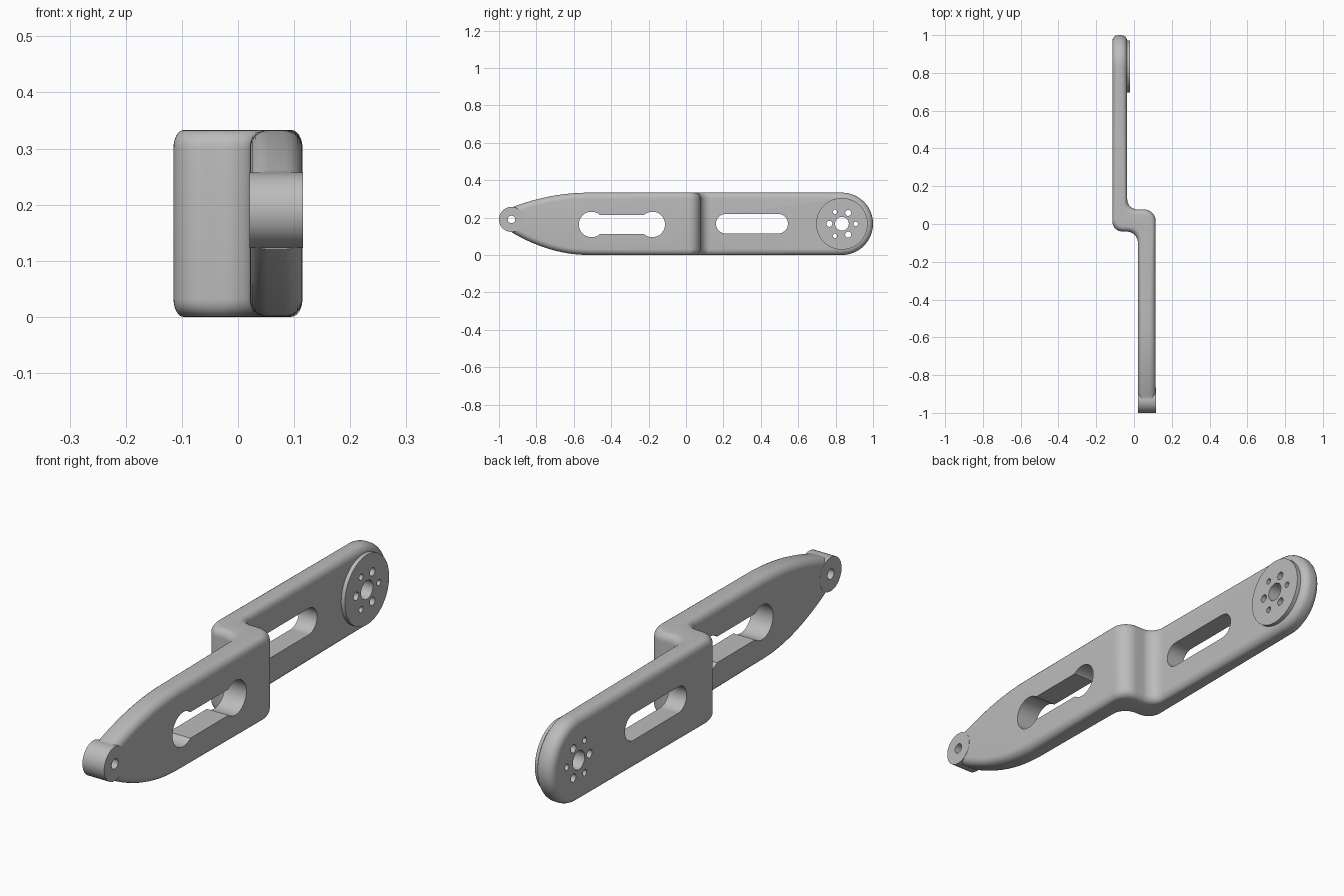
import bpy, bmesh, math
from mathutils import Matrix, Vector

if "Cube" in bpy.data.objects:
    bpy.data.objects.remove(bpy.data.objects["Cube"], do_unlink=True)

GREY = (0.5, 0.5, 0.5, 1)
metal = bpy.data.materials.new("grey metal")
metal.use_nodes = True
metal.diffuse_color = GREY
metal.node_tree.nodes["Principled BSDF"].inputs["Base Color"].default_value = GREY

H = 0.333            # plate height
MID = H / 2
RIM = 0.032          # rounding of the outer edges
FRONT_X = (0.021, 0.115)
REAR_X = (-0.115, -0.036)
REAR_Y = 1 - MID     # centre of the round rear end
LUG_Y, LUG_Z, LUG_R = -0.933, 0.19, 0.067


def make_object(name, bm):
    bmesh.ops.recalc_face_normals(bm, faces=bm.faces)
    mesh = bpy.data.meshes.new(name)
    bm.to_mesh(mesh)
    bm.free()
    mesh.materials.append(metal)
    obj = bpy.data.objects.new(name, mesh)
    bpy.context.collection.objects.link(obj)
    return obj


def cylinder(name, y, z, r, x0, x1, segs=64):
    bm = bmesh.new()
    place = Matrix.Translation(((x0 + x1) / 2, y, z)) @ Matrix.Rotation(math.pi / 2, 4, 'Y')
    bmesh.ops.create_cone(bm, cap_ends=True, segments=segs, radius1=r, radius2=r,
                          depth=x1 - x0, matrix=place)
    return make_object(name, bm)


def box(name, y0, y1, z0, z1, x0, x1):
    bm = bmesh.new()
    size = Matrix.Diagonal((x1 - x0, y1 - y0, z1 - z0, 1))
    centre = Matrix.Translation(((x0 + x1) / 2, (y0 + y1) / 2, (z0 + z1) / 2))
    bmesh.ops.create_cube(bm, size=1, matrix=centre @ size)
    return make_object(name, bm)


def combine(obj, others, operation):
    """Apply booleans one by one and remove the helpers."""
    for other in others:
        other.hide_render = True
        mod = obj.modifiers.new("combine", 'BOOLEAN')
        mod.operation, mod.solver, mod.object = operation, 'EXACT', other
    graph = bpy.context.evaluated_depsgraph_get()
    mesh = bpy.data.meshes.new_from_object(obj.evaluated_get(graph))
    obj.modifiers.clear()
    obj.data = mesh
    for other in others:
        bpy.data.objects.remove(other, do_unlink=True)


def arc(cx, cy, r, start, end, steps=10):
    for i in range(steps + 1):
        a = math.radians(start + (end - start) * i / steps)
        yield Vector((cx + r * math.cos(a), cy + r * math.sin(a), 0))


# Stations along the arm: both side points, top and bottom heights and outward normals
UP, DOWN = Vector((0, 0, 1)), Vector((0, 0, -1))
stations = []


def station(a, b, top=H, bottom=0, n_top=UP, n_bottom=DOWN):
    stations.append((a, b, top, bottom, n_top, n_bottom))


# Tapered front
TAPER, START, DROP, RISE = 0.41, -0.52, 0.078, 0.12
for i in range(20, -1, -1):
    t = i / 20
    y = START - TAPER * t
    a, b = (Vector((x, y, 0)) for x in FRONT_X)
    station(a, b, H - DROP * t * t, RISE * t * t,
            Vector((0, -2 * DROP * t / TAPER, 1)).normalized(),
            Vector((0, -2 * RISE * t / TAPER, -1)).normalized())
# Sideways jog: two opposite bends
for a, b in zip(arc(-0.039, -0.10, 0.06, 0, 90), arc(0.053, 0.015, 0.062, 0, 90)):
    station(a, b)
for a, b in zip(arc(-0.06, 0.015, 0.055, 270, 180), arc(0.019, 0.132, 0.055, 270, 180)):
    station(a, b)
# Round rear end
for i in range(33):
    ang = math.pi / 2 * i / 32
    c, s = math.cos(ang), math.sin(ang)
    a, b = (Vector((x, REAR_Y + MID * s, 0)) for x in REAR_X)
    station(a, b, MID + MID * c, MID - MID * c, Vector((0, s, c)), Vector((0, s, -c)))

# Rim rounding: inset from the outline, depth from a side, which side
STEPS = 6
quarter = [math.pi / 2 * k / STEPS for k in range(STEPS + 1)]
rim = [(RIM * (1 - math.sin(q)), RIM * (1 - math.cos(q)), 0) for q in quarter]
rim += [(inset, depth, 1) for inset, depth, _ in reversed(rim)]

bm = bmesh.new()
rows = []
for a, b, top, bottom, n_top, n_bottom in stations:
    along = (b - a).normalized()
    upper, lower = [], []
    for inset, depth, side in rim:
        p = b - along * depth if side else a + along * depth
        upper.append(bm.verts.new(p + UP * top - n_top * inset))
        lower.append(bm.verts.new(p + UP * bottom - n_bottom * inset))
    rows.append(upper + lower[::-1])
count = len(rows[0])
for r0, r1 in zip(rows, rows[1:]):
    for k in range(count):
        n = (k + 1) % count
        bm.faces.new((r0[k], r0[n], r1[n], r1[k]))
bm.faces.new(rows[0])
bmesh.ops.remove_doubles(bm, verts=bm.verts, dist=1e-5)
bmesh.ops.dissolve_degenerate(bm, edges=bm.edges, dist=1e-6)
arm = make_object("offset_arm", bm)

# Front lug and rear hub disc
lug = cylinder("front_lug", LUG_Y, LUG_Z, LUG_R, FRONT_X[0] - 0.0005, FRONT_X[1] + 0.0005)
disc = cylinder("hub_disc", REAR_Y, MID, 0.138, -0.06, -0.02, 96)
combine(arm, [lug, disc], 'UNION')

# Keyhole opening, slot and bolt holes
front = (-0.05, 0.2)
rear = (-0.2, 0.05)
cutters = [cylinder("lug_hole", LUG_Y, LUG_Z, 0.02, *front),
           box("keyhole_slot", -0.505, -0.18, 0.111, 0.214, *front),
           box("slot_middle", 0.212, 0.493, 0.115, 0.219, *rear),
           cylinder("hub_hole", REAR_Y, MID, 0.037, *rear)]
cutters += [cylinder("keyhole_end", y, 0.163, 0.068, *front) for y in (-0.505, -0.18)]
cutters += [cylinder("slot_end", y, 0.167, 0.052, *rear) for y in (0.212, 0.493)]
for i in range(6):
    ang = math.pi / 3 * i
    reach, r = ((0.074, 0.012), (0.067, 0.016))[i % 2]
    cutters.append(cylinder("bolt_hole", REAR_Y + reach * math.cos(ang),
                            MID + reach * math.sin(ang), r, *rear, 32))
combine(arm, cutters, 'DIFFERENCE')

bpy.ops.object.select_all(action='DESELECT')
arm.select_set(True)
bpy.context.view_layer.objects.active = arm
bpy.ops.object.shade_smooth_by_angle(angle=math.radians(30))
